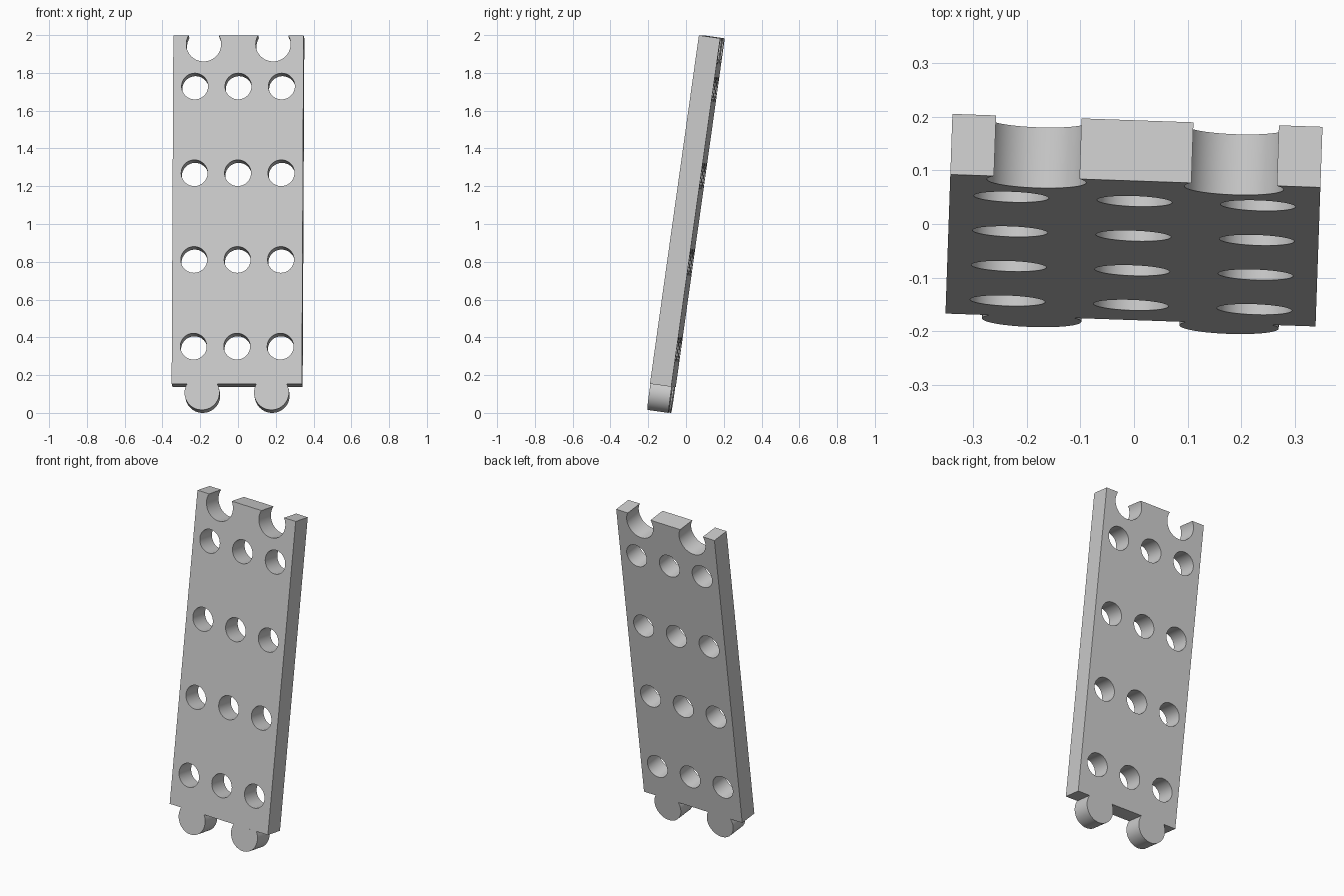
import bpy, bmesh, math
from mathutils import Matrix, Vector

if "Cube" in bpy.data.objects:
    bpy.data.objects.remove(bpy.data.objects["Cube"])

WIDTH, HEIGHT, THICK = 0.69, 1.863, 0.114
KNOB_R, KNOB_X, KNOB_OFF = 0.0925, 0.184, 0.047
HOLE_R, HOLE_X = 0.07, 0.23
LEAN, YAW = math.radians(8), math.radians(-2)


def arc(cx, cy, r, a0, a1, n):
    return [(cx + r * math.cos(a0 + (a1 - a0) * i / n),
             cy + r * math.sin(a0 + (a1 - a0) * i / n)) for i in range(n + 1)]


def add_loop(curve, pts):
    s = curve.splines.new('POLY')
    s.points.add(len(pts) - 1)
    for p, (x, y) in zip(s.points, pts):
        p.co = (x, y, 0, 1)
    s.use_cyclic_u = True


# Plate outline: knobs along the bottom, matching sockets along the top
a = math.asin(KNOB_OFF / KNOB_R)
start, end = math.pi - a, 2 * math.pi + a
w = WIDTH / 2
outline = [(-w, 0)]
for x in (-KNOB_X, KNOB_X):
    outline += arc(x, -KNOB_OFF, KNOB_R, start, end, 48)
outline += [(w, 0), (w, HEIGHT)]
for x in (KNOB_X, -KNOB_X):
    outline += arc(x, HEIGHT - KNOB_OFF, KNOB_R, end, start, 48)
outline.append((-w, HEIGHT))

curve = bpy.data.curves.new("plate_profile", 'CURVE')
curve.dimensions = '2D'
curve.fill_mode = 'BOTH'
curve.extrude = THICK / 2
add_loop(curve, outline)

# Grid of round through holes
for row in range(4):
    for col in (-1, 0, 1):
        add_loop(curve, arc(col * HOLE_X, 0.2 + row * 0.4635, HOLE_R,
                            0, 2 * math.pi, 56)[:-1])

plate = bpy.data.objects.new("perforated_plate", curve)
bpy.context.collection.objects.link(plate)
bpy.context.view_layer.objects.active = plate
plate.select_set(True)
bpy.ops.object.convert(target='MESH')
plate = bpy.context.object
plate.name = "perforated_plate"

# Weld, stand upright, lean back, turn slightly
mesh = plate.data
bm = bmesh.new()
bm.from_mesh(mesh)
bmesh.ops.remove_doubles(bm, verts=bm.verts, dist=1e-5)
bmesh.ops.recalc_face_normals(bm, faces=bm.faces)
bm.transform(Matrix.Rotation(YAW, 4, 'Z') @ Matrix.Rotation(math.pi / 2 - LEAN, 4, 'X'))

# Centre on x and y, rest on the ground
lo = [min(v.co[i] for v in bm.verts) for i in range(3)]
hi = [max(v.co[i] for v in bm.verts) for i in range(3)]
bm.transform(Matrix.Translation(Vector((-(lo[0] + hi[0]) / 2, -(lo[1] + hi[1]) / 2, -lo[2]))))
bm.to_mesh(mesh)
bm.free()

grey = bpy.data.materials.new("light_grey")
grey.diffuse_color = (0.6, 0.6, 0.6, 1)
grey.use_nodes = True
grey.node_tree.nodes["Principled BSDF"].inputs["Base Color"].default_value = grey.diffuse_color
mesh.materials.clear()
mesh.materials.append(grey)
bpy.ops.object.shade_smooth_by_angle(angle=math.radians(30))
